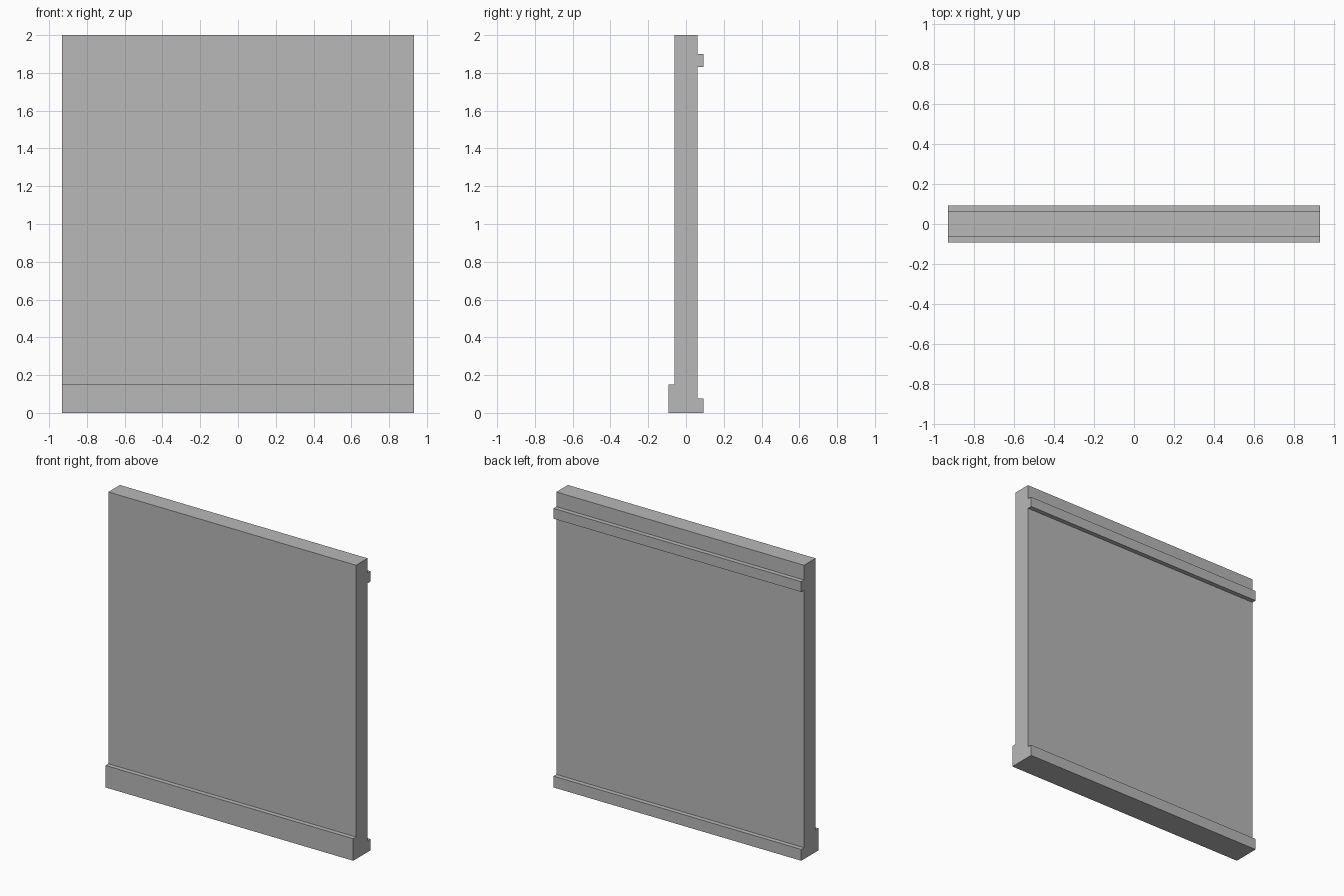
import bpy
import bmesh

cube = bpy.data.objects.get("Cube")
if cube:
    bpy.data.objects.remove(cube, do_unlink=True)

HALF_WIDTH = 0.933
WALL = 0.062    # half thickness of the panel
TRIM = 0.093    # how far the trims reach from the centre
HEIGHT = 2.0
FRONT_BASE = 0.15
BACK_BASE = 0.077
RAIL_LOW, RAIL_HIGH = 1.83, 1.90

# Plain grey
grey = bpy.data.materials.new("plain grey")
grey.use_nodes = True
colour = (0.48, 0.48, 0.48, 1)
grey.diffuse_color = colour
for node in grey.node_tree.nodes:
    if node.type == 'BSDF_PRINCIPLED':
        node.inputs["Base Color"].default_value = colour

# Side profile (y, z): panel, front skirting, back skirting and back rail
profile = [
    (-TRIM, 0), (TRIM, 0), (TRIM, BACK_BASE), (WALL, BACK_BASE),
    (WALL, RAIL_LOW), (TRIM, RAIL_LOW), (TRIM, RAIL_HIGH), (WALL, RAIL_HIGH),
    (WALL, HEIGHT), (-WALL, HEIGHT), (-WALL, FRONT_BASE), (-TRIM, FRONT_BASE),
]

# Sweep the profile across the full width
bm = bmesh.new()
end = bm.faces.new([bm.verts.new((-HALF_WIDTH, y, z)) for y, z in profile])
swept = bmesh.ops.extrude_face_region(bm, geom=[end], use_keep_orig=True)
moved = [v for v in swept["geom"] if isinstance(v, bmesh.types.BMVert)]
bmesh.ops.translate(bm, vec=(2 * HALF_WIDTH, 0, 0), verts=moved)
bmesh.ops.recalc_face_normals(bm, faces=bm.faces)

mesh = bpy.data.meshes.new("wall_panel")
bm.to_mesh(mesh)
bm.free()
mesh.materials.append(grey)
bpy.context.collection.objects.link(bpy.data.objects.new("wall_panel", mesh))
